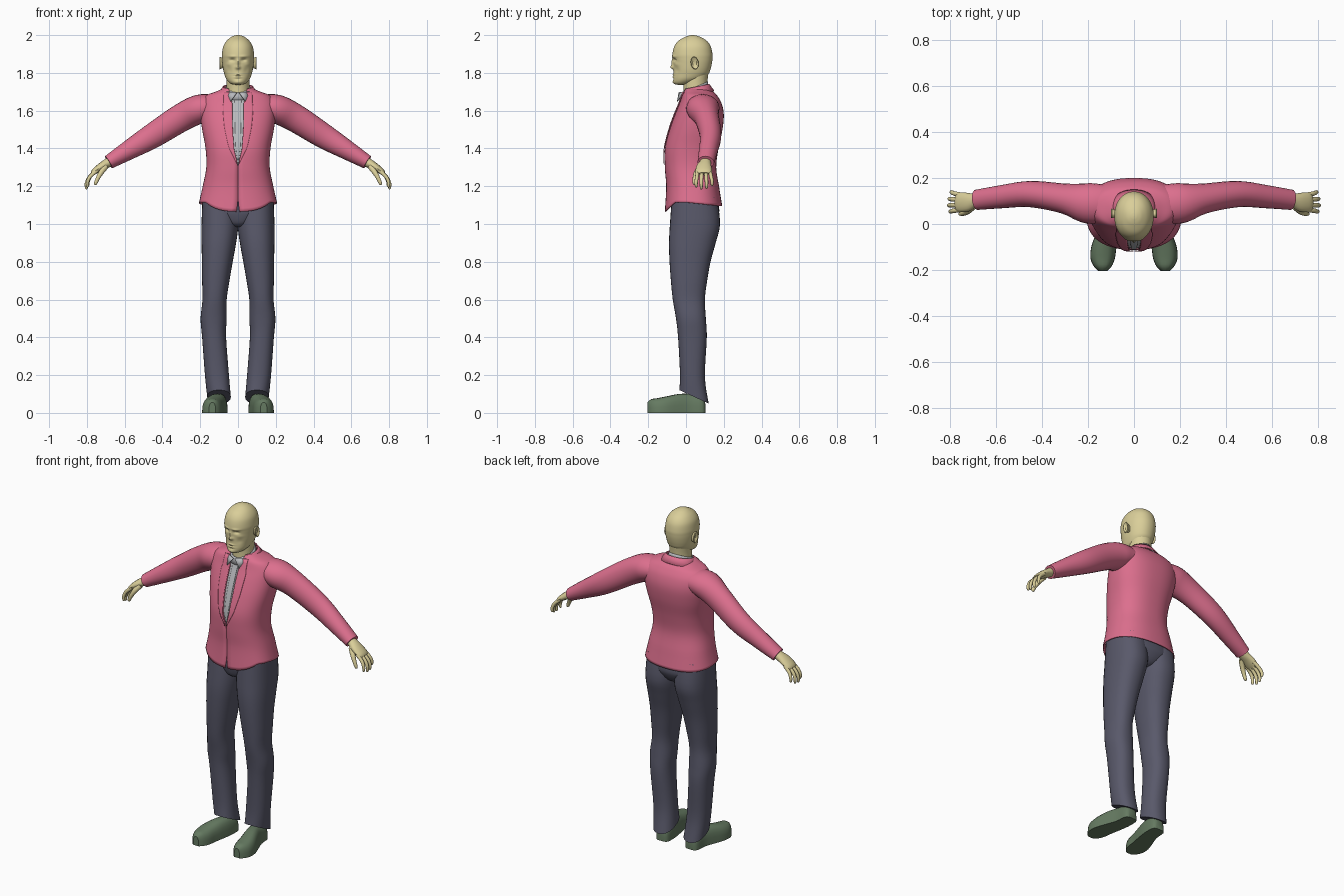
import bpy, bmesh, math
from mathutils import Vector

if "Cube" in bpy.data.objects:
    bpy.data.objects.remove(bpy.data.objects["Cube"])


def material(name, rgb):
    m = bpy.data.materials.new(name)
    m.diffuse_color = (*rgb, 1)
    m.use_nodes = True
    m.node_tree.nodes["Principled BSDF"].inputs["Base Color"].default_value = m.diffuse_color
    return m


SKIN = material("skin", (0.70, 0.62, 0.32))
PINK = material("jacket pink", (0.72, 0.16, 0.27))
NAVY = material("trouser slate", (0.10, 0.10, 0.145))
GREEN = material("shoe green", (0.13, 0.195, 0.12))
GREY = material("shirt grey", (0.48, 0.49, 0.51))


def make(name, verts, faces, mat, mirror=False, thick=0, angle=45):
    me = bpy.data.meshes.new(name)
    me.from_pydata([tuple(v) for v in verts], [], faces)
    bm = bmesh.new()
    bm.from_mesh(me)
    bmesh.ops.recalc_face_normals(bm, faces=bm.faces)
    bm.to_mesh(me)
    bm.free()
    me.materials.append(mat)
    ob = bpy.data.objects.new(name, me)
    bpy.context.collection.objects.link(ob)
    bpy.ops.object.select_all(action='DESELECT')
    ob.select_set(True)
    bpy.context.view_layer.objects.active = ob
    bpy.ops.object.shade_smooth_by_angle(angle=math.radians(angle))
    if thick:
        s = ob.modifiers.new("thickness", 'SOLIDIFY')
        s.thickness, s.offset = thick, -1
    if mirror:
        ob.modifiers.new("mirror", 'MIRROR')
    return ob


def smooth(rows, k=4):
    """Catmull-Rom resampling of a list of equal-length tuples."""
    out = []
    for i in range(len(rows) - 1):
        a, b, c, d = rows[max(i - 1, 0)], rows[i], rows[i + 1], rows[min(i + 2, len(rows) - 1)]
        for j in range(k):
            t = j / k
            out.append(tuple(q + 0.5 * t * (r - p + t * (2 * p - 5 * q + 4 * r - s + t * (3 * (q - r) + s - p)))
                             for p, q, r, s in zip(a, b, c, d)))
    return out + [tuple(rows[-1])]


def lerp(table, z):
    """Piecewise linear lookup in rows that ascend in their first value."""
    z = min(max(z, table[0][0]), table[-1][0])
    for a, b in zip(table, table[1:]):
        if z <= b[0]:
            t = (z - a[0]) / (b[0] - a[0])
            return [p + (q - p) * t for p, q in zip(a[1:], b[1:])]


def spow(v, e):
    return math.copysign(abs(v) ** e, v)


def ring(z, x0, x1, yf, yb, n=2.0, tilt=0.0, count=32, start=0.0):
    """Superellipse ring starting at the front; start > 0 leaves a gap there."""
    cx, hx, cy, hy = (x0 + x1) / 2, (x1 - x0) / 2, (yf + yb) / 2, (yb - yf) / 2
    pts = []
    for i in range(count):
        a = start + (2 * math.pi - 2 * start) * i / (count - 1 if start else count)
        y = -hy * spow(math.cos(a), 2 / n)
        pts.append(Vector((cx + hx * spow(math.sin(a), 2 / n), cy + y, z + tilt * y)))
    return pts


def loft(name, rings, mat, closed=True, cap=True, **kw):
    n = len(rings[0])
    faces = [(r * n + i, r * n + (i + 1) % n, (r + 1) * n + (i + 1) % n, (r + 1) * n + i)
             for r in range(len(rings) - 1) for i in range(n if closed else n - 1)]
    if cap:
        faces += [tuple(range(n)), tuple(range((len(rings) - 1) * n, len(rings) * n))]
    return make(name, [p for r in rings for p in r], faces, mat, **kw)


def tube(name, rows, mat, count=20, k=4):
    """Rows are x, y, z, radius along y, radius across; mirrored in x."""
    rows = smooth(rows, k)
    rings = []
    for i, r in enumerate(rows):
        t = (Vector(rows[min(i + 1, len(rows) - 1)][:3]) - Vector(rows[max(i - 1, 0)][:3])).normalized()
        u = Vector((0, 1, 0))
        u = (u - t * u.dot(t)).normalized()
        v = t.cross(u)
        rings.append([Vector(r[:3]) + u * r[3] * math.cos(a) + v * r[4] * math.sin(a)
                      for a in (2 * math.pi * j / count for j in range(count))])
    return loft(name, rings, mat, mirror=True)


# Jacket body: open-front rings that follow the lapel opening and the hem notch
TORSO = smooth([(1.115, .207, -.112, .192), (1.2, .187, -.105, .175), (1.3, .168, -.112, .16),
                (1.4, .172, -.112, .172), (1.5, .19, -.088, .193), (1.58, .2, -.06, .2),
                (1.64, .198, -.035, .188), (1.68, .17, -.022, .165), (1.7, .12, -.016, .145),
                (1.718, .078, -.01, .122)], 5)
OPENING = [(1.11, .009), (1.15, 0), (1.31, 0), (1.4, .021), (1.5, .028), (1.64, .03), (1.72, .05)]
LAPEL = [(1.32, .004), (1.42, .03), (1.52, .045), (1.62, .052), (1.7, .03)]
N = 2.4
rings = []
for z, hx, yf, yb in TORSO:
    w = lerp(OPENING, z)[0]
    r = ring(z, -hx, hx, yf, yb, N, 0, 61, math.asin((max(w, .0005) / hx) ** (N / 2)))
    fade = min(max((1.2 - z) / .085, 0), 1)
    for p in r:
        p.z -= fade * (.05 * max(0, (-p.y - .06) / .052) + .02 * max(0, p.y / .19))
    rings.append(r)
loft("jacket_body", rings, PINK, closed=False, cap=False, thick=.005)


def front_patch(name, z0, z1, left, right, lift, mat, mirror=False, thick=.003):
    """Panel that hugs the front of the jacket."""
    rings = []
    for i in range(21):
        z = z0 + (z1 - z0) * i / 20
        hx, yf, yb = lerp(TORSO, z)
        row = []
        for j in range(7):
            x = left(z) + (right(z) - left(z)) * j / 6
            y = (yf + yb) / 2 - (yb - yf) / 2 * (1 - abs(x / hx) ** N) ** (1 / N)
            row.append(Vector((x, y - lift, z)))
        rings.append(row)
    return loft(name, rings, mat, closed=False, cap=False, mirror=mirror, thick=thick)


def opening(z):
    return lerp(OPENING, z)[0]


front_patch("shirt_front", 1.31, 1.705, lambda z: -opening(z) - .02, lambda z: opening(z) + .02, -.008, GREY)
front_patch("tie", 1.34, 1.69, lambda z: -.55 * opening(z), lambda z: .55 * opening(z), -.003, GREY)
front_patch("lapel", 1.32, 1.7, opening, lambda z: opening(z) + lerp(LAPEL, z)[0], .006, PINK, mirror=True)

# Jacket collar behind the neck and shirt collar
loft("jacket_collar", [ring(z, -h, h, -.01, b, 2.1, .2, 41, .75)
                       for z, h, b in [(1.69, .105, .15), (1.715, .088, .132), (1.728, .08, .124)]],
     PINK, closed=False, cap=False, thick=.006)
loft("shirt_collar", [ring(z, -h, h, f, b, 2, t) for z, h, f, b, t in
                      [(1.675, .074, -.03, .118, .25), (1.71, .07, -.024, .118, .38), (1.725, .064, -.02, .116, .42)]],
     GREY, cap=False, thick=.005)
make("collar_point", [(.004, -.036, 1.695), (.06, -.006, 1.7), (.038, -.044, 1.648)], [(0, 1, 2)],
     GREY, mirror=True, thick=.004)

# Sleeves
tube("sleeve", [(.11, .09, 1.622, .08, .06), (.2, .09, 1.61, .088, .076), (.3, .11, 1.563, .066, .074),
                (.45, .13, 1.468, .057, .066), (.58, .118, 1.39, .05, .051), (.685, .105, 1.327, .044, .037)],
     PINK, 24, 5)

# Hands
tube("palm", [(.655, .105, 1.344, .03, .026), (.69, .102, 1.323, .031, .025), (.725, .095, 1.303, .041, .021),
              (.76, .094, 1.278, .042, .016), (.772, .094, 1.266, .034, .01)], SKIN, 16)
for i, (y, s, reach) in enumerate([(.062, -.004, .9), (.083, -.001, 1.0), (.105, .002, .97), (.126, .006, .82)]):
    tube(f"finger_{i + 1}", [(.745, y, 1.284, .01, .011), (.745 + .042 * reach, y + s, 1.284 - .036 * reach, .010, .010),
                             (.745 + .058 * reach, y + 2 * s, 1.284 - .07 * reach, .009, .009),
                             (.745 + .057 * reach, y + 2 * s, 1.284 - .094 * reach, .007, .007),
                             (.745 + .054 * reach, y + 2 * s, 1.284 - .1 * reach, .002, .002)], SKIN, 10, 3)
tube("thumb", [(.7, .075, 1.305, .014, .016), (.725, .055, 1.272, .014, .014), (.743, .046, 1.24, .011, .011),
               (.755, .044, 1.213, .008, .009), (.757, .044, 1.206, .002, .002)], SKIN, 10, 3)

# Trousers: z, inner x, outer x, front y, back y, hem tilt
LEG = [(1.14, .0, .188, -.075, .165, 0), (1.0, -.002, .193, -.085, .18, 0), (.9, .01, .193, -.09, .157, 0),
       (.8, .028, .191, -.087, .13, 0), (.7, .045, .19, -.08, .112, 0), (.6, .06, .188, -.07, .1, 0),
       (.5, .06, .198, -.053, .105, 0), (.4, .063, .19, -.042, .11, 0), (.2, .048, .175, -.032, .1, -.15),
       (.085, .038, .163, -.035, .12, -.46)]
loft("trouser_leg", [ring(z, a, b, f, k, 2.3, t) for z, a, b, f, k, t in smooth(LEG)], NAVY, mirror=True)
loft("trouser_seat", [ring(z, -h, h, f, b, 2.4) for z, h, f, b in
                      smooth([(.985, .03, -.03, .1), (1.0, .07, -.06, .14), (1.04, .14, -.075, .168),
                              (1.08, .185, -.08, .176), (1.16, .18, -.08, .16)])], NAVY)

# Shoes: y, centre x, half width, height, flat underneath
SHOE = [(.102, .097, .022, .05), (.085, .097, .04, .085), (.02, .1, .044, .1), (-.04, .115, .05, .1),
        (-.1, .131, .055, .088), (-.15, .136, .053, .078), (-.185, .136, .038, .072), (-.205, .136, .018, .055)]
loft("shoe", [[Vector((cx + w * spow(math.cos(a), .75), y, max(0, h * spow(math.sin(a), .7))))
               for a in (2 * math.pi * i / 24 for i in range(24))] for y, cx, w, h in smooth(SHOE, 3)],
     GREEN, mirror=True, angle=35)

# Head: smooth skull with the face pushed in and out by soft bumps
HEAD = [(1.737, .012, -.045, -.015), (1.741, .034, -.06, .02), (1.752, .05, -.067, .055), (1.77, .064, -.068, .095),
        (1.795, .073, -.066, .12), (1.82, .079, -.066, .13), (1.85, .083, -.067, .137), (1.875, .085, -.07, .14),
        (1.9, .085, -.072, .14), (1.94, .078, -.062, .131), (1.97, .06, -.04, .11), (1.99, .036, -.005, .077),
        (1.998, .016, .018, .053), (2.0, .003, .032, .038)]
BUMPS = [(0, 1.85, .008, .022, .011), (0, 1.829, .012, .009, .013), (.03, 1.868, .014, .008, -.011),
         (.03, 1.887, .022, .006, .005), (0, 1.791, .019, .004, .005), (0, 1.778, .017, .005, .004),
         (0, 1.785, .022, .002, -.003), (0, 1.768, .016, .004, -.004), (0, 1.75, .02, .008, .004),
         (.045, 1.815, .014, .016, -.004), (.05, 1.845, .014, .01, .003)]
rings = []
for z, h, f, b in smooth(HEAD, 7):
    r = ring(z, -h, h, f, b, 2.1, 0, 96)
    for p in r:
        if p.y < .02:
            p.y -= sum(d * math.exp(-((abs(p.x) - x) / sx) ** 2 - ((z - bz) / sz) ** 2)
                       for x, bz, sx, sz, d in BUMPS)
    rings.append(r)
loft("head", rings, SKIN, angle=60)
loft("neck", [ring(z, -h, h, f, b) for z, h, f, b in
              smooth([(1.66, .062, -.015, .11), (1.72, .06, -.014, .112), (1.76, .06, -.014, .114), (1.81, .062, 0, .12)])],
     SKIN)

# Ears: flattened shells with a hollow
ear = [[Vector((.084 + dx, .046 + .021 * s * math.cos(a) - .12 * s * .033 * math.sin(a), 1.852 + .034 * s * math.sin(a)))
        for a in (2 * math.pi * i / 20 for i in range(20))]
       for dx, s in [(-.012, .75), (.004, .85), (.012, 1), (.015, .9), (.013, .72), (.007, .5)]]
loft("ear", ear, SKIN, mirror=True)
